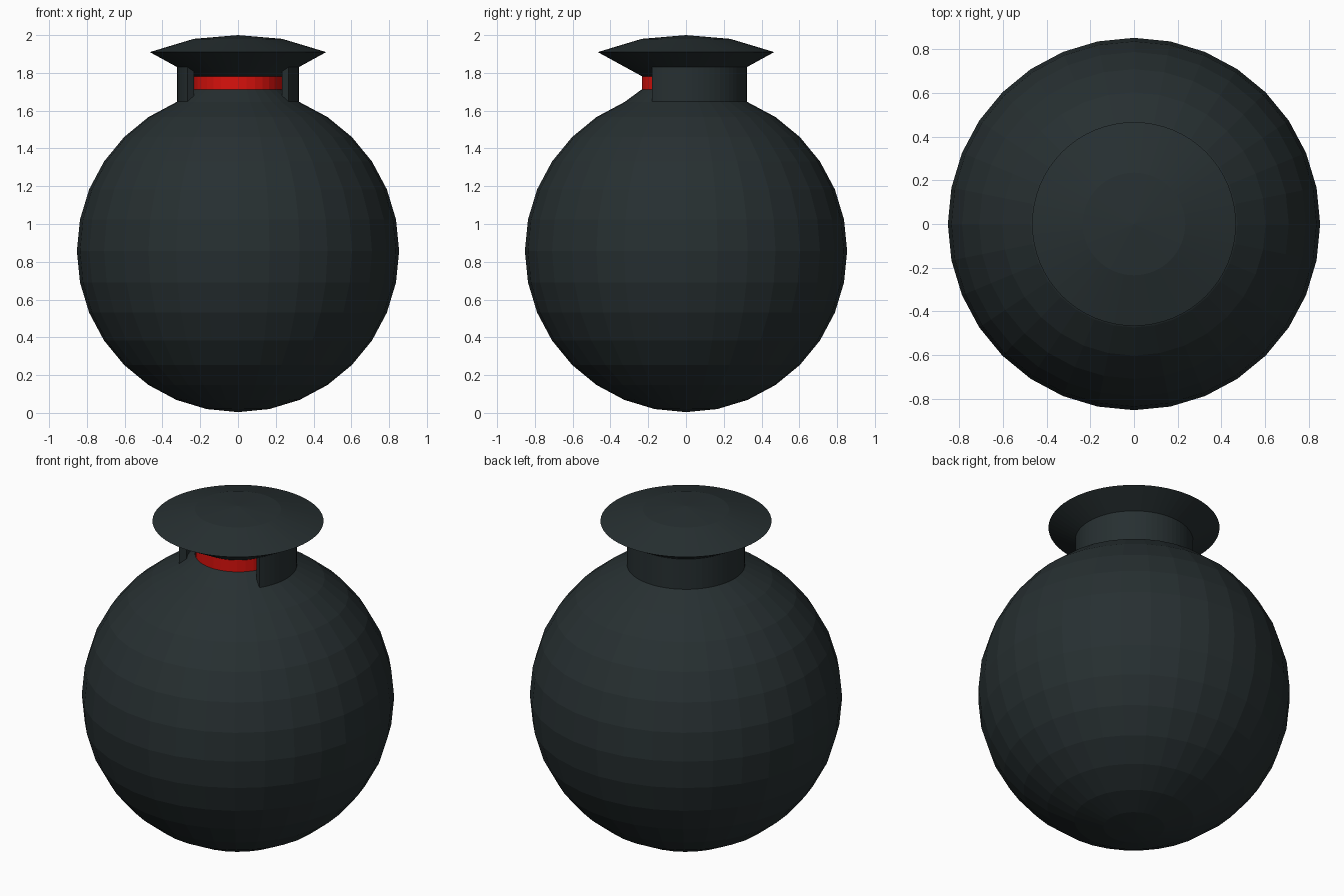
import bpy, bmesh
from math import sin, cos, pi, radians

if "Cube" in bpy.data.objects:
    bpy.data.objects.remove(bpy.data.objects["Cube"])


def material(name, rgb):
    m = bpy.data.materials.new(name)
    m.diffuse_color = (*rgb, 1)
    m.use_nodes = True
    m.node_tree.nodes["Principled BSDF"].inputs["Base Color"].default_value = m.diffuse_color
    return m


dark = material("dark_shell", (0.02, 0.029, 0.031))
red = material("red_band", (0.7, 0.006, 0.004))


def lathe(name, profile, mat, sides=32, start=0.0, sweep=2 * pi, loop=False):
    """Revolve (radius, z) points around z; loop closes the profile and caps the ends."""
    bm = bmesh.new()
    full = sweep > 2 * pi - 1e-4
    n = sides if full else sides + 1
    rings = []
    for i in range(n):
        a = start + sweep * i / sides
        rings.append([bm.verts.new((r * cos(a), r * sin(a), z)) for r, z in profile])
    for i in range(sides):
        a, b = rings[i], rings[(i + 1) % n]
        for j in range(len(profile) if loop else len(profile) - 1):
            k = (j + 1) % len(profile)
            bm.faces.new((a[j], b[j], b[k], a[k]))
    if loop and not full:
        bm.faces.new(rings[0])
        bm.faces.new(rings[-1])
    bmesh.ops.remove_doubles(bm, verts=bm.verts, dist=1e-5)
    bmesh.ops.recalc_face_normals(bm, faces=bm.faces)
    me = bpy.data.meshes.new(name)
    bm.to_mesh(me)
    bm.free()
    ob = bpy.data.objects.new(name, me)
    bpy.context.collection.objects.link(ob)
    me.materials.append(mat)
    return ob


# Faceted round body, ending in a short cone up to the band
R, CZ = 0.853, 0.857
ball = [(R * sin(pi * i / 16), CZ - R * cos(pi * i / 16)) for i in range(15)]
ball[0] = (0, CZ - R)
lathe("body", ball + [(0.235, 1.712)], dark)

# Red band seen through the front opening
lathe("band", [(0.233, 1.705), (0.233, 1.79)], red)

# Wide cap with a shallow dome and conical underside
lathe("cap", [(0.233, 1.782), (0.467, 1.91), (0.235, 1.98), (0, 2.0)], dark, sides=64)

# Thick collar wall, open at the front
lathe("collar", [(0.28, 1.648), (0.322, 1.648), (0.322, 1.83), (0.28, 1.83)], dark,
      sides=44, start=radians(-33.75), sweep=radians(247.5), loop=True)
